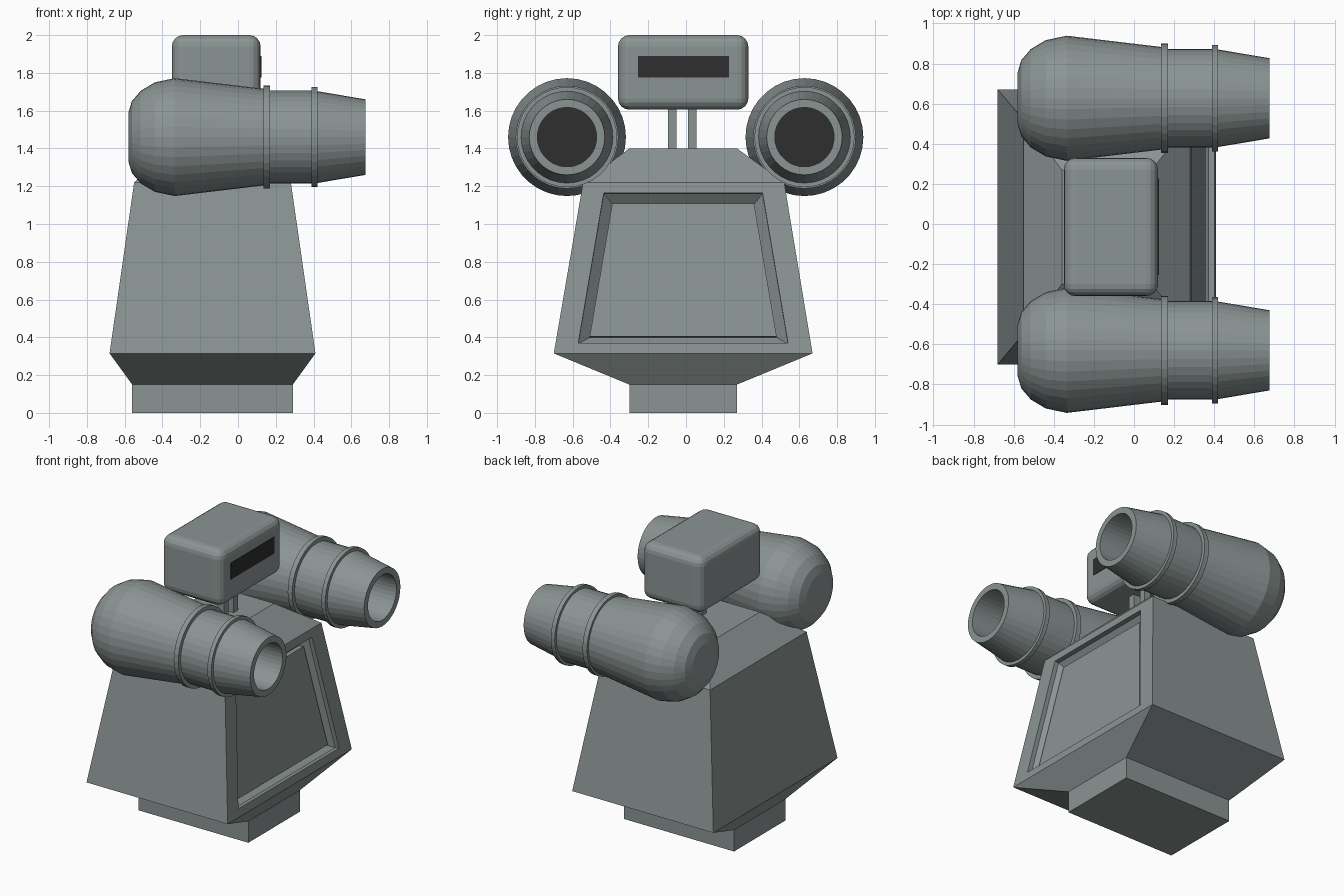
import bpy, bmesh, math
from mathutils import Vector

if "Cube" in bpy.data.objects:
    bpy.data.objects.remove(bpy.data.objects["Cube"])


def material(name, rgb):
    m = bpy.data.materials.new(name)
    m.diffuse_color = (*rgb, 1)
    m.use_nodes = True
    m.node_tree.nodes["Principled BSDF"].inputs["Base Color"].default_value = m.diffuse_color
    return m


GREY = material("slate_grey", (0.26, 0.30, 0.295))
DARK = material("near_black", (0.028, 0.028, 0.028))


def finish(name, bm, *mats):
    bmesh.ops.recalc_face_normals(bm, faces=bm.faces)
    mesh = bpy.data.meshes.new(name)
    bm.to_mesh(mesh)
    bm.free()
    for m in mats:
        mesh.materials.append(m)
    ob = bpy.data.objects.new(name, mesh)
    bpy.context.collection.objects.link(ob)
    return ob


def bridge(bm, a, b, mat=0):
    """Quads between two closed rings of equal length."""
    n = len(a)
    for i in range(n):
        f = bm.faces.new((a[i], a[(i + 1) % n], b[(i + 1) % n], b[i]))
        f.material_index = mat


def box(name, x0, x1, y0, y1, z0, z1, mat, bevel=0.0):
    bm = bmesh.new()
    bmesh.ops.create_cube(bm, size=1)
    for v in bm.verts:
        v.co = ((x0 + x1) / 2 + v.co.x * (x1 - x0),
                (y0 + y1) / 2 + v.co.y * (y1 - y0),
                (z0 + z1) / 2 + v.co.z * (z1 - z0))
    if bevel:
        bmesh.ops.bevel(bm, geom=bm.edges[:], offset=bevel, segments=4,
                        profile=0.5, affect='EDGES')
    return finish(name, bm, mat)


# Body: stacked rectangles (x0, x1, y0, y1, z), pedestal to roof
levels = [(-.56, .29, -.30, .27, 0), (-.56, .29, -.30, .27, .15),
          (-.68, .41, -.70, .67, .315), (-.55, .28, -.545, .52, 1.22),
          (-.36, .09, -.30, .27, 1.40)]
bm = bmesh.new()
rings = [[bm.verts.new(p) for p in ((x0, y0, z), (x1, y0, z), (x1, y1, z), (x0, y1, z))]
         for x0, x1, y0, y1, z in levels]
for a, b in zip(rings, rings[1:]):
    bridge(bm, a, b)
bm.faces.new(rings[0])
bm.faces.new(rings[-1])

# Recessed chest panel on the +x face: straight step, sloped frame, raised plate
bm.faces.ensure_lookup_table()
corners = [rings[2][1], rings[2][2], rings[3][2], rings[3][1]]
bm.faces.remove(next(f for f in bm.faces if set(f.verts) == set(corners)))
slope = (.41 - .28) / (1.22 - .315)
normal = Vector((1, 0, slope)).normalized()


def panel_ring(low, high, depth):
    pts = [(low[0], low[2]), (low[1], low[2]), (high[1], high[2]), (high[0], high[2])]
    return [bm.verts.new(Vector((.41 - (z - .315) * slope, y, z)) - normal * depth)
            for y, z in pts]


outer = ((-.57, .54, .37), (-.435, .405, 1.165))
inner = ((-.51, .48, .41), (-.39, .36, 1.115))
last = corners
for (low, high), depth in ((outer, 0), (outer, .03), (inner, .08), (inner, .04)):
    ring = panel_ring(low, high, depth)
    bridge(bm, last, ring)
    last = ring
bm.faces.new(last)
finish("body", bm, GREY)

# Head, its dark visor and two neck posts
box("head", -.35, .12, -.36, .33, 1.605, 2.0, GREY, bevel=.06)
box("visor", .116, .124, -.255, .228, 1.775, 1.89, DARK)
for i, y in enumerate((-.0725, .0325)):
    box(f"neck_post_{i + 1}", -.09, -.04, y - .0225, y + .0225, 1.38, 1.63, GREY)

# Cannon arms: profile (x, radius) revolved about the x axis, ending inside the bore
profile = [(-.58, .13), (-.562, .19), (-.515, .245), (-.44, .29), (-.335, .312),
           (.135, .256), (.135, .272), (.17, .272), (.17, .246),
           (.39, .246), (.39, .265), (.42, .265), (.42, .243),
           (.675, .20), (.675, .157), (.20, .157)]
SIDES = 36
for side, cy in (("front", -.63), ("rear", .627)):
    bm = bmesh.new()
    loops = []
    for x, r in profile:
        loops.append([bm.verts.new((x, cy + r * math.cos(t), 1.46 + r * math.sin(t)))
                      for t in (2 * math.pi * k / SIDES for k in range(SIDES))])
    for a, b in zip(loops, loops[1:]):
        bridge(bm, a, b)
    bm.faces.new(loops[0])
    bm.faces.new(loops[-1]).material_index = 1   # dark bore floor
    finish(f"{side}_cannon_arm", bm, GREY, DARK)
    box(f"{side}_bore_plate", .198, .206, cy - .05, cy + .05, 1.41, 1.51, DARK)
